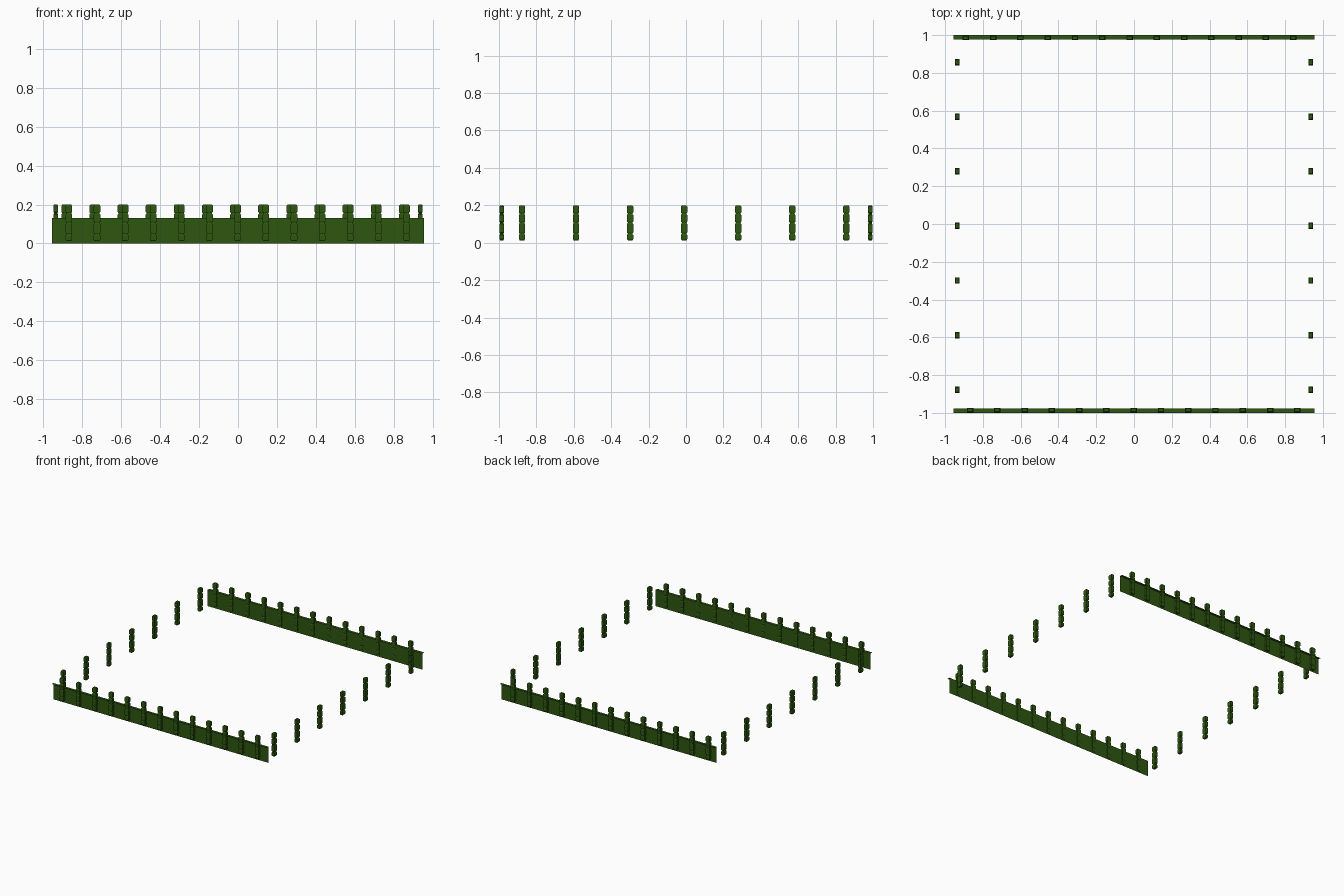
import bpy, bmesh

if "Cube" in bpy.data.objects:
    bpy.data.objects.remove(bpy.data.objects["Cube"])

green = bpy.data.materials.new("dark green")
green.diffuse_color = (0.027, 0.095, 0.005, 1)
green.use_nodes = True
green.node_tree.nodes["Principled BSDF"].inputs["Base Color"].default_value = green.diffuse_color


def finish(name, bm):
    bmesh.ops.recalc_face_normals(bm, faces=bm.faces)
    me = bpy.data.meshes.new(name)
    bm.to_mesh(me)
    bm.free()
    me.materials.append(green)
    ob = bpy.data.objects.new(name, me)
    bpy.context.collection.objects.link(ob)
    return ob


# Post silhouette: four bevelled blocks stacked with narrow necks (z, scale)
BLOCKS = [(0.012, 0.048), (0.048, 0.106), (0.106, 0.155), (0.155, 0.2)]
PROFILE = []
for lo, hi in BLOCKS:
    PROFILE += [(lo + 0.001, 0.72), (lo + 0.007, 1), (hi - 0.007, 1), (hi - 0.001, 0.72)]


def add_post(bm, x, y, w, d):
    rings = []
    for z, s in PROFILE:
        rings.append([bm.verts.new((x + sx * w / 2 * s, y + sy * d / 2 * s, z))
                      for sx, sy in ((-1, -1), (1, -1), (1, 1), (-1, 1))])
    for a, b in zip(rings, rings[1:]):
        for i in range(4):
            j = (i + 1) % 4
            bm.faces.new((a[i], a[j], b[j], b[i]))
    bm.faces.new(rings[0][::-1])
    bm.faces.new(rings[-1])


# Front and back: thin sheet with an outward lip on top, and a row of posts
for side, sy, start in (("front", -1, -0.868), ("back", 1, -0.89)):
    bm = bmesh.new()
    section = [(0.978, 0), (0.978, 0.13), (1.0, 0.13)]
    rows = [[bm.verts.new((x, sy * y, z)) for y, z in section] for x in (-0.955, 0.955)]
    for i in range(2):
        bm.faces.new((rows[0][i], rows[1][i], rows[1][i + 1], rows[0][i + 1]))
    finish(side + "_panel", bm)

    bm = bmesh.new()
    for i in range(13):
        add_post(bm, start + 0.1444 * i, sy * 0.985, 0.034, 0.024)
    finish(side + "_posts", bm)

# Left and right: free-standing posts
for side, sx in (("left", -1), ("right", 1)):
    bm = bmesh.new()
    for i in range(7):
        add_post(bm, sx * 0.936, -0.877 + 0.289 * i, 0.024, 0.034)
    finish(side + "_posts", bm)
